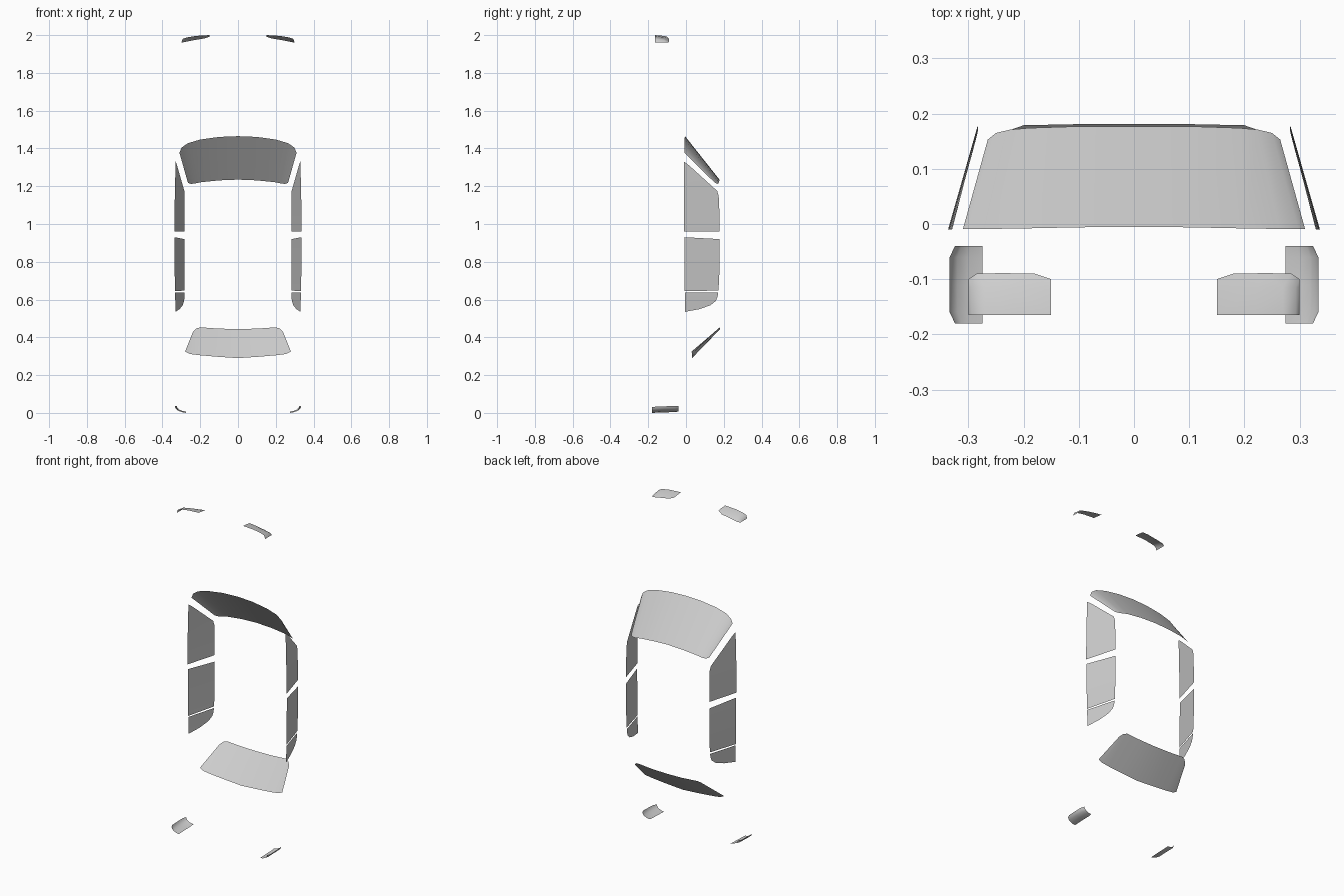
import bpy
import bmesh
from mathutils import Vector

if "Cube" in bpy.data.objects:
    bpy.data.objects.remove(bpy.data.objects["Cube"], do_unlink=True)

CENTRE = Vector((0, -0.1, 0.95))

glass = bpy.data.materials.new("light_grey_glass")
glass.use_nodes = True
glass.diffuse_color = (0.62, 0.62, 0.62, 1)
glass.node_tree.nodes["Principled BSDF"].inputs["Base Color"].default_value = glass.diffuse_color


def finish(name, bm):
    """Face the sheet outward, shade it smooth and add it to the scene."""
    bm.normal_update()
    for f in bm.faces:
        f.smooth = True
        if f.normal.dot(f.calc_center_median() - CENTRE) < 0:
            f.normal_flip()
    mesh = bpy.data.meshes.new(name)
    bm.to_mesh(mesh)
    bm.free()
    mesh.materials.append(glass)
    bpy.context.collection.objects.link(bpy.data.objects.new(name, mesh))


def loft(name, rows):
    """Skin a sheet through rows of points with equal counts."""
    bm = bmesh.new()
    grid = [[bm.verts.new(p) for p in row] for row in rows]
    for a, b in zip(grid, grid[1:]):
        for i in range(len(a) - 1):
            bm.faces.new((a[i], a[i + 1], b[i + 1], b[i]))
    finish(name, bm)


def mirrored(half):
    """Extend a row that starts at the centre line to both sides."""
    return [(-x, y, z) for x, y, z in half[:0:-1]] + half


def side_pane(name, side, outline):
    """Side glass: a y-z outline sliced in z, then leaned and bowed in x."""
    bm = bmesh.new()
    bm.faces.new([bm.verts.new((0, y, z)) for y, z in outline])
    low = min(z for y, z in outline)
    high = max(z for y, z in outline)
    for i in range(1, 5):
        bmesh.ops.bisect_plane(bm, geom=bm.verts[:] + bm.edges[:] + bm.faces[:],
                               plane_co=(0, 0, low + (high - low) * i / 5),
                               plane_no=(0, 0, 1))
    for v in bm.verts:
        v.co.x = side * (0.337 - 0.285 * (v.co.y + 0.01) - 0.04 * (v.co.z - 0.9) ** 2)
    finish(name, bm)


# Windscreen: lower edge and roof edge
loft("windscreen", [
    mirrored([(0, -.005, 1.465), (.1, -.006, 1.461), (.2, -.008, 1.447),
              (.265, -.009, 1.428), (.298, -.009, 1.405), (.31, -.009, 1.377)]),
    mirrored([(0, .177, 1.235), (.1, .177, 1.231), (.19, .174, 1.222),
              (.225, .171, 1.215), (.25, .165, 1.212), (.265, .153, 1.218)])])

# Rear window: lower edge and roof edge
loft("rear_window", [
    mirrored([(0, .032, .29), (.12, .032, .298), (.21, .031, .306),
              (.255, .031, .312), (.28, .03, .325)]),
    mirrored([(0, .181, .444), (.1, .181, .446), (.2, .179, .453),
              (.22, .172, .447), (.238, .157, .43)])])

PANES = {
    "front_side_window": [(-.01, .96), (.177, .96), (.177, 1.06), (.173, 1.15),
                          (.165, 1.175), (.02, 1.307), (-.01, 1.33)],
    "middle_side_window": [(-.007, .644), (.172, .648), (.177, .75), (.177, .92), (-.007, .93)],
    "rear_side_window": [(-.006, .535), (.07, .549), (.13, .57), (.158, .593),
                         (.167, .615), (.171, .638), (-.006, .637)],
}

for side, label in ((1, "left"), (-1, "right")):
    # Side windows
    for name, outline in PANES.items():
        side_pane(f"{label}_{name}", side, outline)

    # Headlamp lens: lower edge, shoulder and upper edge
    lamp = [[(.15, -.165, 2), (.22, -.165, 1.996), (.27, -.165, 1.988),
             (.293, -.165, 1.98), (.3, -.165, 1.96)],
            [(.15, -.12, 1.996), (.22, -.115, 1.988), (.27, -.115, 1.98),
             (.293, -.115, 1.974), (.3, -.115, 1.96)],
            [(.15, -.1, 1.992), (.18, -.09, 1.982), (.24, -.089, 1.972),
             (.285, -.09, 1.963), (.3, -.1, 1.96)]]
    loft(f"{label}_headlamp", [[(side * x, y, z) for x, y, z in row] for row in lamp])

    # Tail lamp lens: a curled section swept up the body side
    section = [(.275, 0), (.3, .004), (.32, .012), (.33, .022), (.334, .032)]
    steps = [(-.18, .96, 0), (-.16, 1, .001), (-.11, 1, .003), (-.06, 1, .004), (-.04, .96, .007)]
    loft(f"{label}_tail_lamp", [
        [(side * (.275 + (x - .275) * (1 - (1 - k) * 4)), y, z * k + dz) for x, z in section]
        for y, k, dz in steps])
